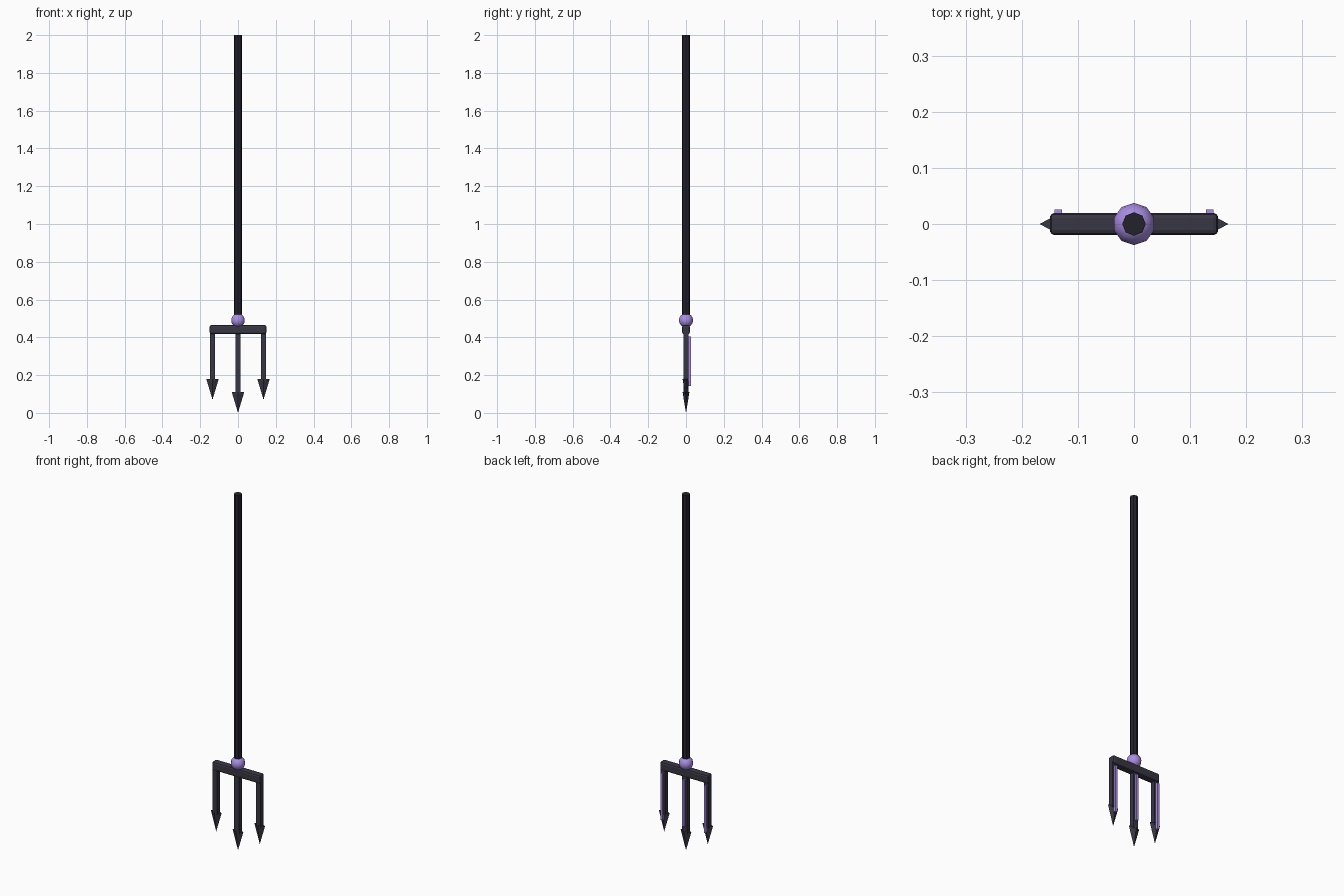
import bpy, bmesh
from mathutils import Matrix

if "Cube" in bpy.data.objects:
    bpy.data.objects.remove(bpy.data.objects["Cube"])


def material(name, color):
    m = bpy.data.materials.new(name)
    m.diffuse_color = (*color, 1)
    m.use_nodes = True
    m.node_tree.nodes["Principled BSDF"].inputs["Base Color"].default_value = m.diffuse_color
    return m


SHAFT = material("near_black", (0.018, 0.016, 0.024))
METAL = material("dark_metal", (0.04, 0.037, 0.055))
PURPLE = material("purple", (0.40, 0.27, 0.78))


def finish(name, bm, mat, loc):
    bmesh.ops.recalc_face_normals(bm, faces=bm.faces)
    me = bpy.data.meshes.new(name)
    bm.to_mesh(me)
    bm.free()
    me.materials.append(mat)
    ob = bpy.data.objects.new(name, me)
    ob.location = loc
    bpy.context.collection.objects.link(ob)
    return ob


def box(name, x, z0, z1, sx, y0, y1, mat, bevel=0):
    bm = bmesh.new()
    bmesh.ops.create_cube(bm, size=1, matrix=Matrix.Diagonal((sx, y1 - y0, z1 - z0, 1)))
    if bevel:
        bmesh.ops.bevel(bm, geom=bm.edges[:], offset=bevel, segments=2,
                        profile=0.5, affect='EDGES')
    return finish(name, bm, mat, (x, (y0 + y1) / 2, (z0 + z1) / 2))


def cone(name, x, z0, z1, sides, r_low, r_high, mat, y_scale=1):
    bm = bmesh.new()
    bmesh.ops.create_cone(bm, cap_ends=True, segments=sides, radius1=r_low,
                          radius2=r_high, depth=z1 - z0)
    bmesh.ops.scale(bm, vec=(1, y_scale, 1), verts=bm.verts)
    bmesh.ops.remove_doubles(bm, verts=bm.verts, dist=1e-5)
    return finish(name, bm, mat, (x, 0, (z0 + z1) / 2))


# Shaft
cone("shaft", 0, 0.48, 2.0, 8, 0.021, 0.021, SHAFT)

# Collar ball
bm = bmesh.new()
bmesh.ops.create_uvsphere(bm, u_segments=10, v_segments=8, radius=0.0375)
ball = finish("collar_ball", bm, PURPLE, (0, 0, 0.49))
ball.data.polygons.foreach_set("use_smooth", [True] * len(ball.data.polygons))

# Crossbar
box("crossbar", 0, 0.417, 0.465, 0.30, -0.02, 0.02, METAL, 0.009)

# Prongs with diamond points and glowing back strips
for side, x, tip in (("left", -0.135, 0.07), ("middle", 0, 0.0), ("right", 0.135, 0.07)):
    box(side + "_prong", x, tip + 0.10, 0.43, 0.029, -0.014, 0.014, METAL)
    cone(side + "_point", x, tip, tip + 0.11, 4, 0, 0.033, METAL, 0.55)
    box(side + "_strip", x, 0.143, 0.405, 0.013, 0.012, 0.026, PURPLE)
